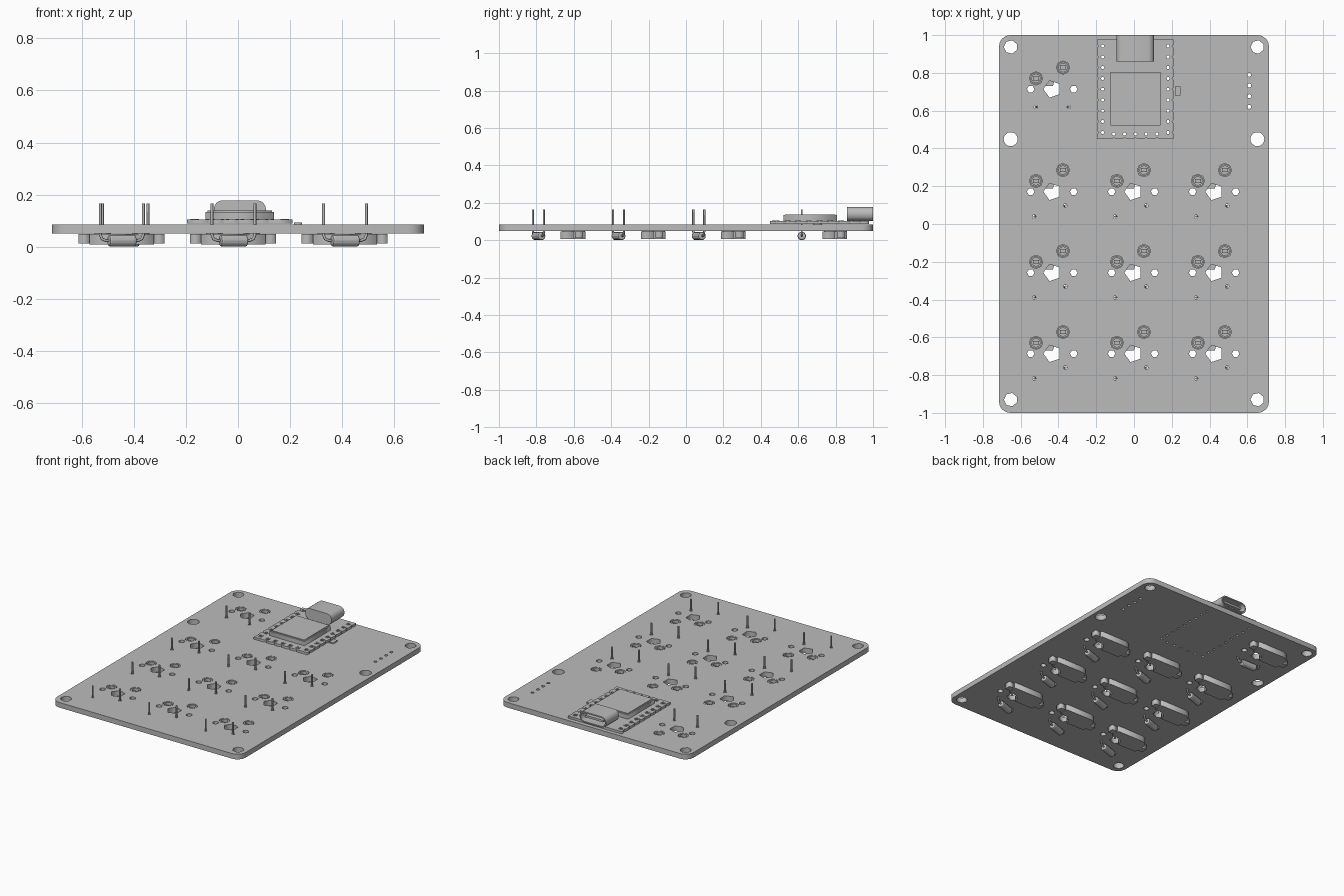
import bpy, bmesh, math
from mathutils import Matrix, Vector

if "Cube" in bpy.data.objects:
    bpy.data.objects.remove(bpy.data.objects["Cube"])

grey = bpy.data.materials.new("light grey")
grey.use_nodes = True
COLOUR = (0.5, 0.5, 0.5, 1)
grey.diffuse_color = COLOUR
grey.node_tree.nodes["Principled BSDF"].inputs["Base Color"].default_value = COLOUR


def ring(x, y, r, n, turn=math.pi):
    return [(x + r * math.cos(turn + math.tau * i / n),
             y + r * math.sin(turn + math.tau * i / n)) for i in range(n)]


def rounded(x0, x1, y0, y1, r, n=4):
    pts = []
    corners = [(x1 - r, y1 - r), (x0 + r, y1 - r), (x0 + r, y0 + r), (x1 - r, y0 + r)]
    for k, (cx, cy) in enumerate(corners):
        for i in range(n + 1):
            a = math.pi / 2 * (k + i / n)
            pts.append((cx + r * math.cos(a), cy + r * math.sin(a)))
    return pts


def to_mesh(name, curve):
    """Turn a curve into a plain mesh object."""
    temp = bpy.data.objects.new(name + "_path", curve)
    bpy.context.collection.objects.link(temp)
    bpy.context.view_layer.update()
    graph = bpy.context.evaluated_depsgraph_get()
    mesh = bpy.data.meshes.new_from_object(temp.evaluated_get(graph))
    bpy.data.objects.remove(temp)
    mesh.name = name
    mesh.materials.clear()
    mesh.materials.append(grey)
    return mesh


def place(name, mesh, loc=(0, 0, 0), turn=0):
    ob = bpy.data.objects.new(name, mesh)
    ob.location = loc
    ob.rotation_euler.z = turn
    bpy.context.collection.objects.link(ob)
    return ob


def slab(name, loops, z0, z1):
    """Extruded outline; every loop after the first is a hole."""
    curve = bpy.data.curves.new(name, "CURVE")
    curve.dimensions = "2D"
    curve.fill_mode = "BOTH"
    curve.extrude = (z1 - z0) / 2
    for loop in loops:
        sp = curve.splines.new("POLY")
        sp.points.add(len(loop) - 1)
        for p, (x, y) in zip(sp.points, loop):
            p.co = (x, y, 0, 1)
        sp.use_cyclic_u = True
    mesh = to_mesh(name, curve)
    mesh.transform(Matrix.Translation((0, 0, (z0 + z1) / 2)))
    return mesh


def box(name, x0, x1, y0, y1, z0, z1):
    return slab(name, [[(x0, y0), (x1, y0), (x1, y1), (x0, y1)]], z0, z1)


def join(name, meshes):
    bm = bmesh.new()
    for m in meshes:
        bm.from_mesh(m)
    out = bpy.data.meshes.new(name)
    bm.to_mesh(out)
    bm.free()
    out.materials.append(grey)
    return out


# Layout of the keys
PITCH = 0.4286
COLS = [-0.433 + PITCH * i for i in range(3)]
ROWS = [-0.686 + PITCH * i for i in range(3)]
TOP_KEY = (COLS[0], 0.714)
keys = [(x, y) for y in ROWS for x in COLS] + [TOP_KEY]
STEMS = [(-0.086, 0.057), (0.057, 0.114)]
SPAN = 0.0875
Z_LOW, Z_TOP = 0.05, 0.085


def diode_pose(key):
    x, y = key
    if key == TOP_KEY:
        return (x, y - 0.095, 0), 0
    return (x - 0.013, y - 0.103, 0), math.radians(19.5)


# Controller pads
MX, PAD = 0.007, 0.0571
side_y = [0.485 + PAD * i for i in range(9)]
low_x = [MX + PAD * (i - 2) for i in range(5)]
pads = [(MX + s * 0.173, y) for s in (-1, 1) for y in side_y] + [(x, 0.476) for x in low_x]
pad_holes = [ring(x, y, 0.009, 6) for x, y in pads]

# Main board with all its holes
loops = [rounded(-0.715, 0.715, -1, 1, 0.06)]
for sx in (-0.653, 0.653):
    loops += [ring(sx, sy, 0.036, 7) for sy in (-0.93, 0.937)]
    loops.append(ring(sx, 0.449, 0.037, 18))
loops += [ring(0.61, 0.62 + 0.0567 * i, 0.011, 8) for i in range(4)]
loops += pad_holes
for key in keys:
    x, y = key
    loops.append(ring(x, y, 0.047, 5))
    loops += [ring(x + s * 0.114, y, 0.02, 6) for s in (-1, 1)]
    loops += [ring(x + dx, y + dy, 0.035, 8) for dx, dy in STEMS]
    (cx, cy, _), turn = diode_pose(key)
    for s in (-SPAN, SPAN):
        loops.append(ring(cx + s * math.cos(turn), cy + s * math.sin(turn), 0.01, 6))
place("main_board", slab("main_board", loops, Z_LOW, Z_TOP))

# Switch socket: body, two side contacts, two hollow stems with inner contacts
body = [(0.11, 0.148), (-0.09, 0.148), (-0.12, 0.138), (-0.137, 0.107), (-0.137, 0.016),
        (0.004, 0.016), (0.01, 0.04), (0.026, 0.064), (0.05, 0.079), (0.11, 0.081)]
parts = [slab("body", [body], 0.008, 0.048),
         box("contact", -0.18, -0.137, 0.036, 0.078, 0.012, 0.048),
         box("contact", 0.11, 0.151, 0.093, 0.135, 0.012, 0.048)]
for x, y in STEMS:
    parts.append(slab("stem", [ring(x, y, 0.032, 8), ring(x, y, 0.023, 8)], 0.046, 0.084))
    parts.append(box("clip", x - 0.016, x + 0.016, y - 0.01, y + 0.01, 0.046, 0.07))
socket = join("switch_socket", parts)

# Diode: a barrel hung below the board on a bent wire
wire = bpy.data.curves.new("wire", "CURVE")
wire.dimensions = "3D"
wire.bevel_depth = 0.0058
wire.bevel_resolution = 1
wire.use_fill_caps = True
half = [(SPAN, 0.165), (SPAN, 0.045), (SPAN - 0.006, 0.03), (SPAN - 0.02, 0.024)]
path = half + [(-x, z) for x, z in reversed(half)]
sp = wire.splines.new("POLY")
sp.points.add(len(path) - 1)
for p, (x, z) in zip(sp.points, path):
    p.co = (x, 0, z, 1)
bm = bmesh.new()
barrel = bmesh.ops.create_cone(bm, cap_ends=True, segments=14, radius1=0.0225,
                               radius2=0.0225, depth=0.11)
rims = [e for e in bm.edges if abs(e.verts[0].co.z - e.verts[1].co.z) < 0.01]
bmesh.ops.bevel(bm, geom=rims, offset=0.008, segments=2, affect="EDGES", profile=0.5)
bm.transform(Matrix.Translation((0, 0, 0.0227)) @ Matrix.Rotation(math.pi / 2, 4, "Y"))
barrel_mesh = bpy.data.meshes.new("barrel")
bm.to_mesh(barrel_mesh)
bm.free()
diode = join("diode", [to_mesh("wire", wire), barrel_mesh])

for i, key in enumerate(keys, 1):
    place(f"switch_socket_{i}", socket, (key[0], key[1], 0))
    loc, turn = diode_pose(key)
    place(f"diode_{i}", diode, loc, turn)

# Controller board with half-round notches along three edges
L, R, LOW, HIGH, N = MX - 0.203, MX + 0.203, 0.45, 0.978, 0.009
edge = [(L, HIGH)]
for y in reversed(side_y):
    edge += [(L, y + N), (L + N, y), (L, y - N)]
edge.append((L, LOW))
for x in low_x:
    edge += [(x - N, LOW), (x, LOW + N), (x + N, LOW)]
edge.append((R, LOW))
for y in side_y:
    edge += [(R, y - N), (R - N, y), (R, y + N)]
edge.append((R, HIGH))
place("controller_board", slab("controller_board", [edge] + pad_holes, 0.088, 0.104))

# Thin solder rings round the pads
rings = [slab("pad", [ring(x, y, 0.016, 8), ring(x, y, 0.009, 6)], 0.103, 0.107) for x, y in pads]
place("solder_pads", join("solder_pads", rings))

# Chip block with a raised lid, and the small tab beside the controller
place("chip", join("chip", [
    box("chip", MX - 0.132, MX + 0.132, 0.522, 0.806, 0.1, 0.134),
    box("lid", MX - 0.124, MX + 0.124, 0.53, 0.798, 0.134, 0.139)]))
place("side_tab", box("side_tab", 0.216, 0.246, 0.68, 0.728, Z_TOP, 0.093))

# Cable port: hollow shell open at the back, with a back wall and a tongue
shell = rounded(MX - 0.1, MX + 0.1, 0.104, 0.178, 0.034)
inside = rounded(MX - 0.092, MX + 0.092, 0.112, 0.17, 0.028)
port = join("cable_port", [
    slab("shell", [shell, inside], -1.0, -0.875),
    slab("wall", [shell], -0.875, -0.86),
    slab("tongue", [rounded(MX - 0.07, MX + 0.07, 0.134, 0.148, 0.005)], -0.985, -0.87)])
port.transform(Matrix.Rotation(math.pi / 2, 4, "X"))
place("cable_port", port)
